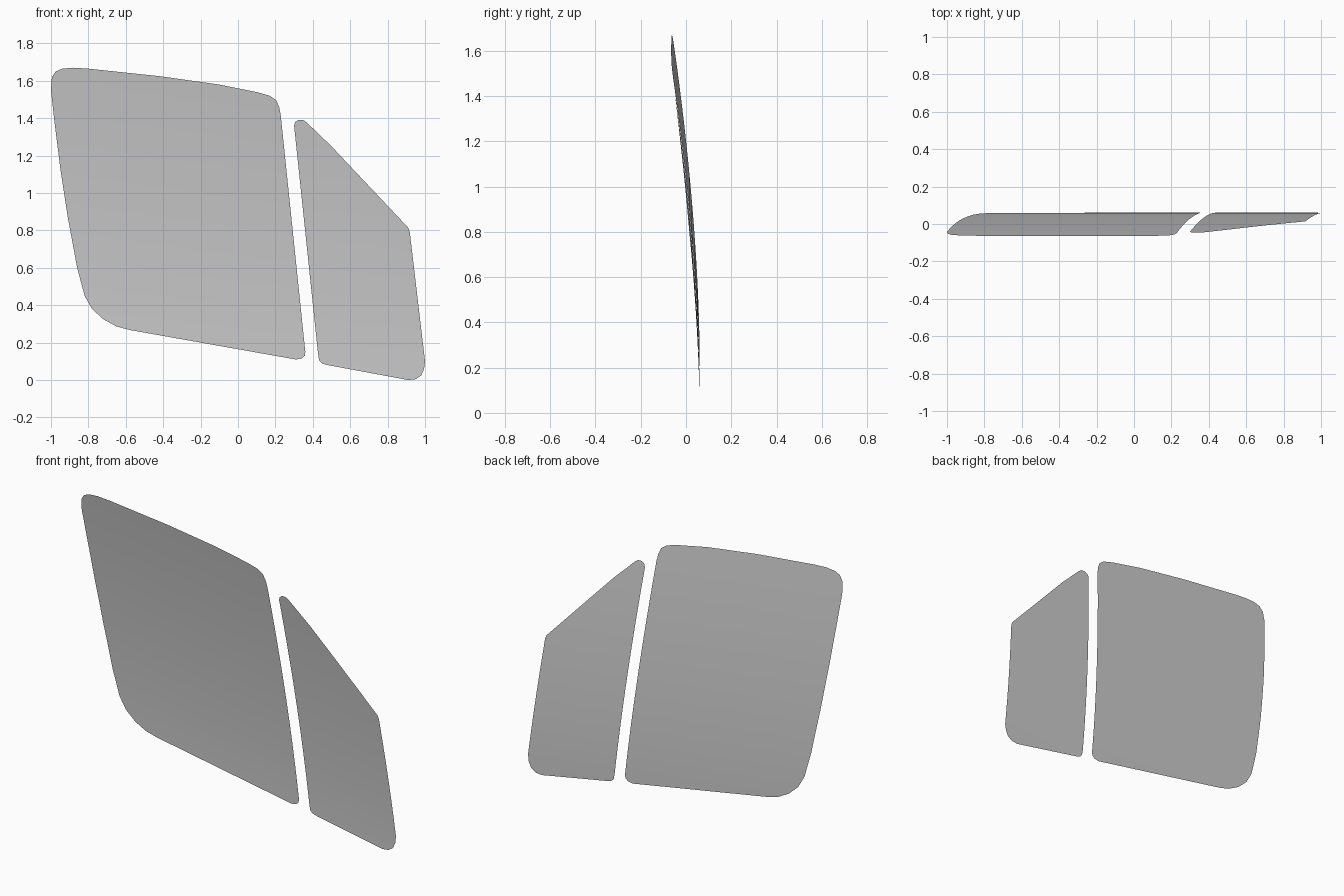
import bpy, bmesh
from mathutils import Vector

if "Cube" in bpy.data.objects:
    bpy.data.objects.remove(bpy.data.objects["Cube"])

SKEW = 0.14  # the curvature lines run parallel to the sloping top edge


def curve_y(x, z):
    """Gentle outward bow of the glass."""
    u = max(z + SKEW * x - 0.13, 0)
    return 0.0605 - 0.0675 * u ** 1.72


def glass_pane(name, outline):
    bm = bmesh.new()
    bm.faces.new([bm.verts.new((x, 0, z)) for x, z in outline])
    # slice into strips so the sheet can bend
    for i in range(24):
        u = 0.15 + i * 0.06
        bmesh.ops.bisect_plane(bm, geom=bm.verts[:] + bm.edges[:] + bm.faces[:],
                               dist=1e-5, plane_co=Vector((0, 0, u)),
                               plane_no=Vector((SKEW, 0, 1)).normalized())
    for v in bm.verts:
        v.co.y = curve_y(v.co.x, v.co.z)
    bmesh.ops.triangulate(bm, faces=bm.faces[:])
    bm.normal_update()
    # make the sheet face the front
    if sum(f.normal.y * f.calc_area() for f in bm.faces) > 0:
        bmesh.ops.reverse_faces(bm, faces=bm.faces[:])
    for f in bm.faces:
        f.smooth = True
    mesh = bpy.data.meshes.new(name)
    bm.to_mesh(mesh)
    bm.free()
    obj = bpy.data.objects.new(name, mesh)
    bpy.context.collection.objects.link(obj)
    return obj


# large door window
glass_pane("main_window", [
    (-1, 1.55), (-.995, 1.62), (-.975, 1.65), (-.94, 1.665), (-.88, 1.67),
    (-.8, 1.665), (-.42, 1.625), (-.1, 1.58), (.1, 1.54), (.17, 1.52),
    (.205, 1.495), (.22, 1.46), (.228, 1.42), (.36, .15), (.357, .13),
    (.34, .115), (.31, .11), (-.58, .268), (-.65, .287), (-.72, .325),
    (-.78, .38), (-.82, .45), (-.86, .6), (-.91, .87), (-.95, 1.13), (-.98, 1.37)])

# small quarter window
glass_pane("quarter_window", [
    (.30, 1.36), (.306, 1.38), (.325, 1.392), (.35, 1.39), (.37, 1.375),
    (.5, 1.25), (.91, .815), (.918, .795), (1, .1), (.995, .06),
    (.98, .025), (.95, .005), (.91, 0), (.88, .006), (.48, .08),
    (.45, .088), (.434, .105), (.428, .14)])
